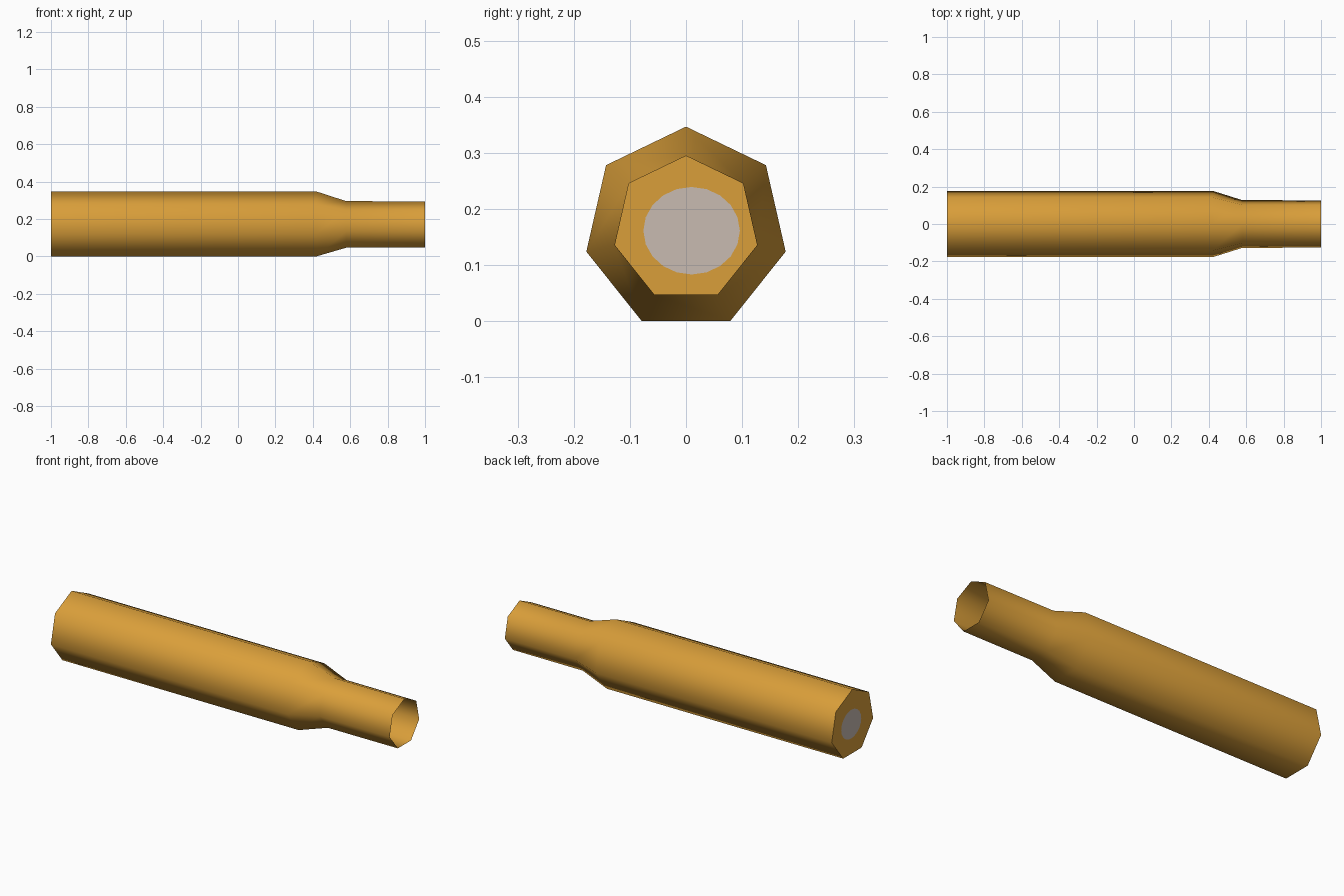
import bpy, bmesh, math

if "Cube" in bpy.data.objects:
    bpy.data.objects.remove(bpy.data.objects["Cube"])

SIDES = 7
ZC = 0.1643


def material(name, rgb):
    m = bpy.data.materials.new(name)
    m.diffuse_color = (*rgb, 1)
    m.use_nodes = True
    m.node_tree.nodes["Principled BSDF"].inputs["Base Color"].default_value = m.diffuse_color
    return m


brass = material("brass", (0.70, 0.345, 0.042))
steel = material("grey metal", (0.58, 0.50, 0.44))


def ring(bm, x, ry, rz, n, yc=0.0, zc=ZC):
    """Ring of vertices around the x axis with a corner at the top."""
    return [bm.verts.new((x, yc + ry * math.sin(2 * math.pi * i / n),
                          zc + rz * math.cos(2 * math.pi * i / n))) for i in range(n)]


bm = bmesh.new()

# Thin seven-sided tube: body, shoulder and open neck
profile = [(-1.0, 0.1822), (0.42, 0.1822), (0.58, 0.1305), (1.0, 0.1300)]
rings = [ring(bm, x, r, r, SIDES) for x, r in profile]
for a, b in zip(rings, rings[1:]):
    for i in range(SIDES):
        j = (i + 1) % SIDES
        bm.faces.new((a[i], b[i], b[j], a[j]))

# Closed base with a flat grey primer cut into it
primer = ring(bm, -1.0, 0.086, 0.078, 20, 0.010, 0.161)
disc = bm.faces.new(primer)
rim = [bm.edges.get((rings[0][i], rings[0][(i + 1) % SIDES])) for i in range(SIDES)]
bmesh.ops.triangle_fill(bm, edges=rim + list(disc.edges), use_beauty=True,
                        normal=(-1, 0, 0))
disc.material_index = 1

bmesh.ops.recalc_face_normals(bm, faces=bm.faces)
# Make sure the base faces outwards
if disc.normal.x > 0:
    bmesh.ops.reverse_faces(bm, faces=bm.faces)

mesh = bpy.data.meshes.new("cartridge_case")
bm.to_mesh(mesh)
bm.free()
mesh.materials.append(brass)
mesh.materials.append(steel)
case = bpy.data.objects.new("cartridge_case", mesh)
bpy.context.collection.objects.link(case)

# Smooth around the walls, sharp at the base rim
bpy.context.view_layer.objects.active = case
case.select_set(True)
bpy.ops.object.shade_smooth_by_angle(angle=math.radians(60))
